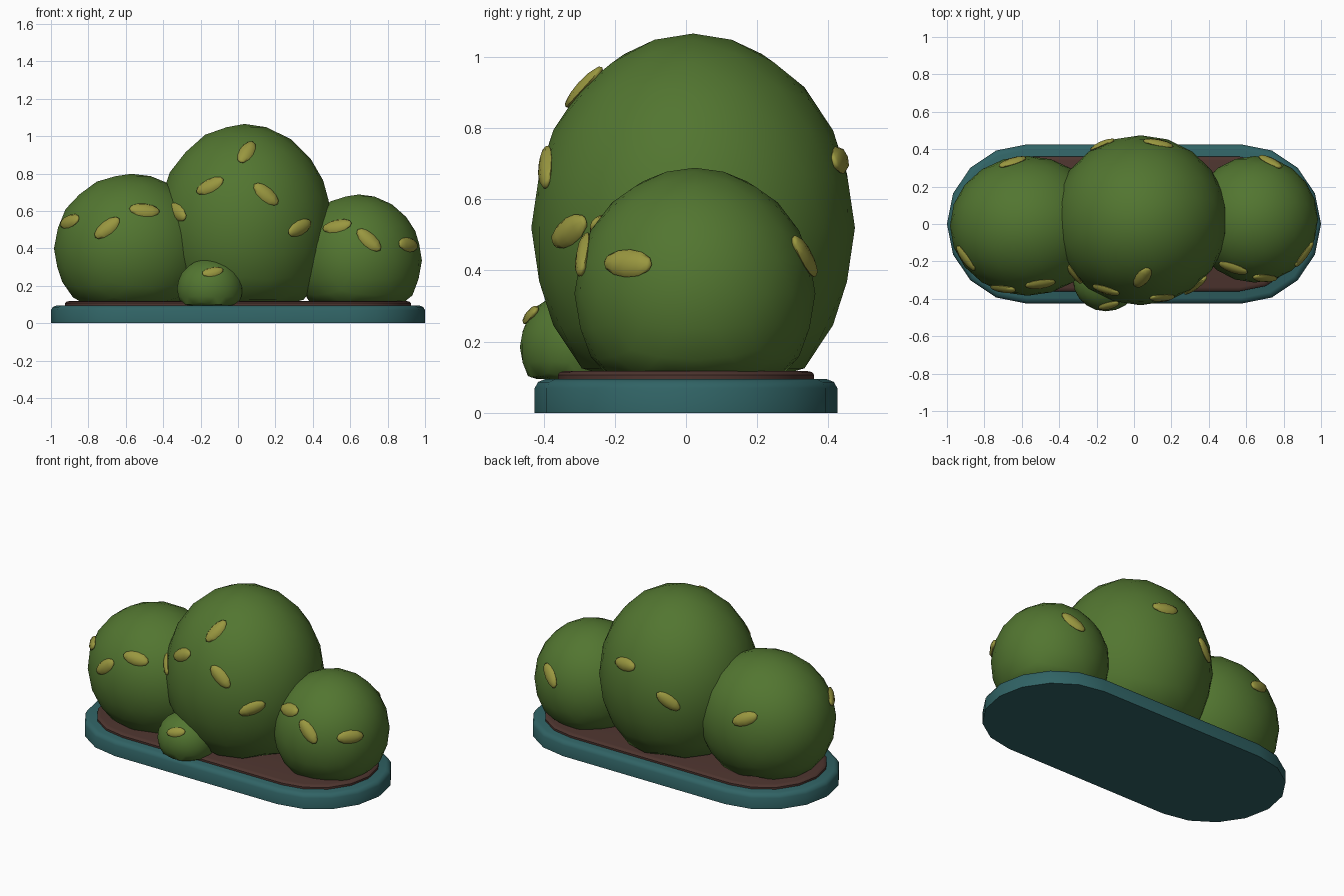
import bpy, bmesh
from math import sin, cos, pi, radians, sqrt
from mathutils import Vector, Matrix

if "Cube" in bpy.data.objects:
    bpy.data.objects.remove(bpy.data.objects["Cube"])


def material(name, rgb):
    m = bpy.data.materials.new(name)
    m.diffuse_color = (*rgb, 1)
    m.use_nodes = True
    m.node_tree.nodes["Principled BSDF"].inputs["Base Color"].default_value = m.diffuse_color
    return m


GREEN = material("bush_green", (0.085, 0.18, 0.03))
LEAF = material("leaf_yellow", (0.32, 0.31, 0.05))
TEAL = material("tray_teal", (0.03, 0.125, 0.13))
SOIL = material("soil_brown", (0.075, 0.035, 0.028))


def finish(bm, name, mat, angle):
    bmesh.ops.recalc_face_normals(bm, faces=bm.faces)
    me = bpy.data.meshes.new(name)
    bm.to_mesh(me)
    bm.free()
    me.materials.append(mat)
    ob = bpy.data.objects.new(name, me)
    bpy.context.collection.objects.link(ob)
    bpy.ops.object.select_all(action='DESELECT')
    ob.select_set(True)
    bpy.context.view_layer.objects.active = ob
    bpy.ops.object.shade_smooth_by_angle(angle=radians(angle))
    return ob


def stadium(name, mat, straight, rings):
    """Round-ended slab from (radius, z) rings, capped top and bottom."""
    bm = bmesh.new()
    loops = []
    for r, z in rings:
        pts = []
        for side in (1, -1):
            for i in range(9):
                a = -pi / 2 + pi * i / 8
                pts.append(bm.verts.new((side * (straight + r * cos(a)), side * r * sin(a), z)))
        loops.append(pts)
    n = len(loops[0])
    for lo, hi in zip(loops, loops[1:]):
        for i in range(n):
            j = (i + 1) % n
            bm.faces.new((lo[i], lo[j], hi[j], hi[i]))
    bm.faces.new(loops[0][::-1])
    bm.faces.new(loops[-1])
    return finish(bm, name, mat, 40)


# Tray and soil
stadium("tray", TEAL, 0.575, [(0.425, 0), (0.425, 0.07), (0.415, 0.087), (0.395, 0.095)])
stadium("soil", SOIL, 0.565, [(0.36, 0.06), (0.36, 0.107), (0.353, 0.115), (0.338, 0.118)])


def bush(name, c, r, floor):
    """Faceted ball with its underside flattened onto the soil."""
    bm = bmesh.new()
    bmesh.ops.create_icosphere(bm, subdivisions=3, radius=1.01)
    for v in bm.verts:
        v.co = Vector(c) + Vector(v.co[i] * r[i] for i in range(3))
        v.co.z = max(v.co.z, floor)
    finish(bm, name, GREEN, 45)


def leaf(name, c, r, x, z, angle, side):
    """Seed-shaped leaf lying on a bush; side -1 is front, 1 is back."""
    u, w = (x - c[0]) / r[0], (z - c[2]) / r[2]
    y = c[1] + side * r[1] * sqrt(max(0.0, 1 - u * u - w * w))
    p = Vector((x, y, z))
    n = Vector((p[i] - c[i]) / r[i] ** 2 for i in range(3)).normalized()
    h = Vector((0, 0, 1)).cross(n).normalized()
    v = n.cross(h)
    a = radians(angle)
    d = h * cos(a) + v * sin(a)
    e = n.cross(d)
    rot = Matrix((e, n, d)).transposed().to_4x4()
    bm = bmesh.new()
    bmesh.ops.create_uvsphere(bm, u_segments=8, v_segments=6, radius=1)
    bm.transform(Matrix.Translation(p) @ rot @ Matrix.Diagonal((0.04, 0.02, 0.083, 1)))
    finish(bm, name, LEAF, 50)


# Bushes: centre, radii, floor, then leaves as (x, z, tilt, side)
F, B = -1, 1
bushes = {
    "middle_bush": ((0.035, 0.02, 0.52), (0.465, 0.45, 0.54), 0.1,
                    [(-0.15, 0.735, 27, F), (0.045, 0.915, 65, F), (0.15, 0.69, -42, F),
                     (0.33, 0.51, 22, F), (-0.325, 0.595, -25, F),
                     (0.13, 0.71, 5, B), (-0.17, 0.55, -35, B)]),
    "left_bush": ((-0.57, -0.01, 0.40), (0.41, 0.37, 0.395), 0.1,
                  [(-0.90, 0.545, 10, F), (-0.70, 0.51, 40, F), (-0.50, 0.605, -6, F),
                   (-0.65, 0.53, 25, B)]),
    "right_bush": ((0.645, 0.025, 0.335), (0.335, 0.335, 0.35), 0.1,
                   [(0.53, 0.52, 12, F), (0.70, 0.445, -45, F), (0.91, 0.42, -3, F),
                    (0.73, 0.44, -40, B)]),
    "small_bush": ((-0.15, -0.30, 0.185), (0.175, 0.165, 0.16), 0.095,
                   [(-0.135, 0.275, 15, F)]),
}
for name, (c, r, floor, leaves) in bushes.items():
    bush(name, c, r, floor)
    for i, (x, z, a, s) in enumerate(leaves):
        leaf(f"{name}_leaf_{i + 1}", c, r, x, z, a, s)

# Smaller leaf on the small bush
ob = bpy.data.objects["small_bush_leaf_1"]
mid = sum((v.co for v in ob.data.vertices), Vector()) / len(ob.data.vertices)
ob.data.transform(Matrix.Translation(mid) @ Matrix.Scale(0.72, 4) @ Matrix.Translation(-mid))
